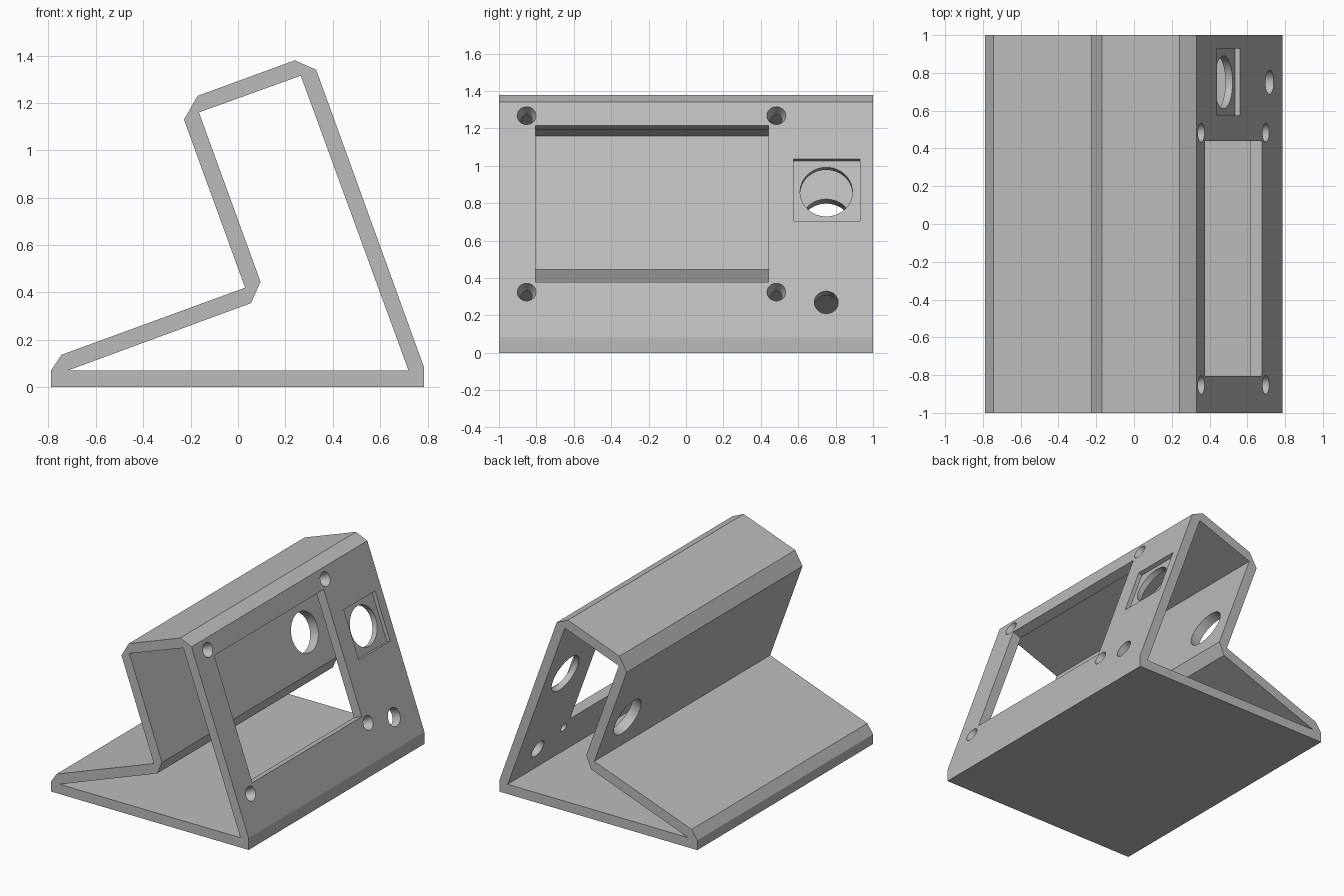
import bpy, bmesh, math
from mathutils import Matrix, Vector

if "Cube" in bpy.data.objects:
    bpy.data.objects.remove(bpy.data.objects["Cube"])

grey = bpy.data.materials.new("plain_grey")
grey.use_nodes = True
grey.diffuse_color = (0.5, 0.5, 0.5, 1)
grey.node_tree.nodes["Principled BSDF"].inputs["Base Color"].default_value = (0.5, 0.5, 0.5, 1)

TILT = math.radians(20)
WALL = 0.066


def make_object(name, bm):
    bmesh.ops.recalc_face_normals(bm, faces=bm.faces)
    mesh = bpy.data.meshes.new(name)
    bm.to_mesh(mesh)
    bm.free()
    mesh.materials.append(grey)
    obj = bpy.data.objects.new(name, mesh)
    bpy.context.collection.objects.link(obj)
    return obj


def prism(name, profile, half):
    """Extrude an x-z profile along y."""
    bm = bmesh.new()
    face = bm.faces.new([bm.verts.new((x, -half, z)) for x, z in profile])
    new = bmesh.ops.extrude_face_region(bm, geom=[face])["geom"]
    verts = [v for v in new if isinstance(v, bmesh.types.BMVert)]
    bmesh.ops.translate(bm, verts=verts, vec=(0, 2 * half, 0))
    return make_object(name, bm)


def panel_frame(y, z, depth):
    """Frame below a point of the sloped panel, its z along the panel normal."""
    x = 0.785 - (z - 0.085) * math.tan(TILT)
    turn = Matrix.Rotation(math.pi / 2 - TILT, 4, 'Y')
    return Matrix.Translation(Vector((x, y, z))) @ turn @ Matrix.Translation((0, 0, -depth))


def cut(body, cutter):
    mod = body.modifiers.new("cut", 'BOOLEAN')
    mod.operation = 'DIFFERENCE'
    mod.solver = 'EXACT'
    mod.object = cutter
    bpy.context.view_layer.update()
    bpy.context.view_layer.objects.active = body
    bpy.ops.object.modifier_apply(modifier=mod.name)
    bpy.data.objects.remove(cutter)


def cut_box(body, y0, y1, z0, z1, depth):
    """Rectangular opening, cut from above the panel down to a depth."""
    above = 0.05
    frame = panel_frame((y0 + y1) / 2, (z0 + z1) / 2, (depth - above) / 2)
    size = Matrix.Diagonal(((z1 - z0) / math.cos(TILT), y1 - y0, depth + above, 1))
    bm = bmesh.new()
    bmesh.ops.create_cube(bm, size=1, matrix=frame @ size)
    cut(body, make_object("box_cutter", bm))


def cut_round(body, y, z, r_in, r_out, depth, above):
    """Round hole, tapering when the two radii differ."""
    bm = bmesh.new()
    bmesh.ops.create_cone(bm, cap_ends=True, segments=48, radius1=r_in, radius2=r_out,
                          depth=depth + above, matrix=panel_frame(y, z, (depth - above) / 2))
    cut(body, make_object("round_cutter", bm))


# Hollow stand, open at both ends
body = prism("stand_body", [(-0.79, 0), (0.785, 0), (0.785, 0.085), (0.33, 1.34), (0.24, 1.38),
                            (-0.17, 1.23), (-0.228, 1.13), (0.03, 0.42), (-0.745, 0.137),
                            (-0.79, 0.07)], 1)
cut(body, prism("hollow_cutter", [(-0.72, 0.07), (0.72, 0.07), (0.265, 1.315), (-0.165, 1.16),
                                  (0.095, 0.445), (0.055, 0.355)], 1.1))

# Screen window and shallow square recess
cut_box(body, -0.805, 0.44, 0.38, 1.215, WALL + 0.03)
cut_box(body, 0.575, 0.93, 0.705, 1.035, 0.027)

# Large bore through the panel and the rear wall, and the small button hole
cut_round(body, 0.75, 0.87, 0.14, 0.14, 0.75, 0.05)
cut_round(body, 0.75, 0.27, 0.064, 0.064, WALL + 0.03, 0.05)

# Countersunk screw holes around the window
for y in (-0.852, 0.483):
    for z in (0.325, 1.268):
        cut_round(body, y, z, 0.027, 0.053, WALL + 0.01, 0.01)

bpy.ops.object.select_all(action='DESELECT')
body.select_set(True)
bpy.context.view_layer.objects.active = body
bpy.ops.object.shade_smooth_by_angle(angle=math.radians(15))
